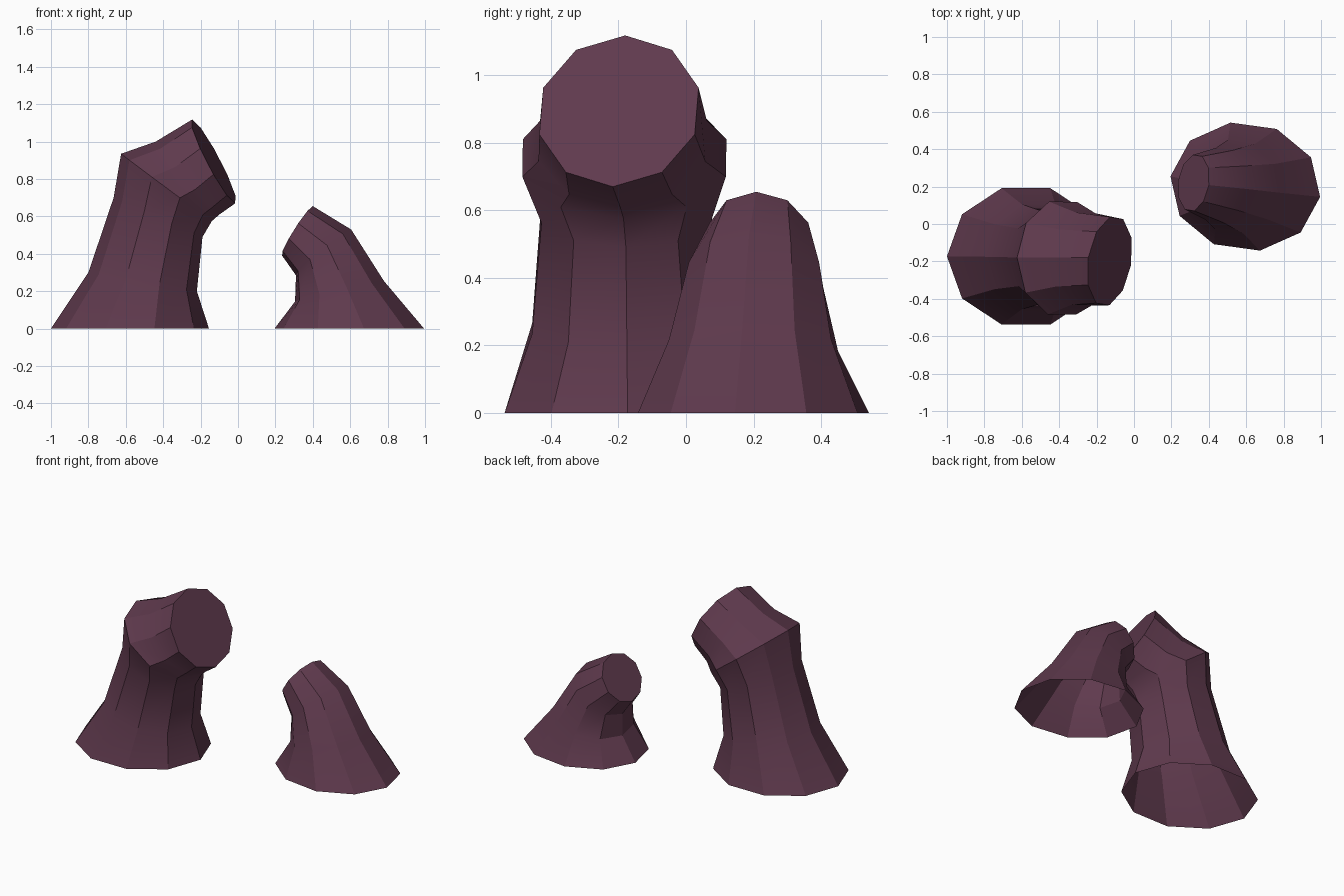
import bpy, bmesh, math
from mathutils import Vector

if "Cube" in bpy.data.objects:
    bpy.data.objects.remove(bpy.data.objects["Cube"])

SIDES = 10
mat = bpy.data.materials.new("plum")
mat.diffuse_color = (0.115, 0.042, 0.075, 1)
mat.use_nodes = True
mat.node_tree.nodes["Principled BSDF"].inputs["Base Color"].default_value = mat.diffuse_color


def bent_vent(name, rings):
    """Loft decagon rings. Each ring: outer (back of bend) point, inner point, side radius."""
    bm = bmesh.new()
    loops = []
    for outer, inner, radius in rings:
        a, b = Vector(outer), Vector(inner)
        centre, half = (a + b) / 2, (a - b) / 2
        flat = Vector((half.x, half.y, 0)).normalized()
        side = Vector((-flat.y, flat.x, 0))
        # the side axis stays square to a twisted ring
        side = (side - half * side.dot(half) / half.length_squared).normalized() * radius
        loops.append([bm.verts.new(centre + half * math.cos(t) + side * math.sin(t))
                      for t in (2 * math.pi * i / SIDES for i in range(SIDES))])
    for lo, hi in zip(loops, loops[1:]):
        for i in range(SIDES):
            j = (i + 1) % SIDES
            bm.faces.new((lo[i], lo[j], hi[j], hi[i]))
    # closed mouth, open underside
    bm.faces.new(loops[-1])
    bmesh.ops.recalc_face_normals(bm, faces=bm.faces)
    mesh = bpy.data.meshes.new(name)
    bm.to_mesh(mesh)
    bm.free()
    mesh.materials.append(mat)
    obj = bpy.data.objects.new(name, mesh)
    bpy.context.collection.objects.link(obj)
    bpy.ops.object.select_all(action='DESELECT')
    obj.select_set(True)
    bpy.context.view_layer.objects.active = obj
    bpy.ops.object.shade_smooth_by_angle(angle=math.radians(30))
    return obj


# tall vent, bending towards +x
bent_vent("tall_vent", [
    ((-1.0, -0.173, 0), (-0.155, -0.173, 0), 0.383),
    ((-0.80, -0.175, 0.30), (-0.22, -0.175, 0.20), 0.295),
    ((-0.665, -0.178, 0.70), (-0.19, -0.178, 0.49), 0.263),
    ((-0.625, -0.18, 0.935), (-0.14, -0.185, 0.575), 0.317),
    ((-0.44, -0.18, 1.0), (-0.10, -0.195, 0.61), 0.26),
    ((-0.245, -0.18, 1.118), (-0.015, -0.217, 0.67), 0.245),
])

# short vent, bending towards -x and slightly +y
bent_vent("short_vent", [
    ((0.995, 0.145, 0), (0.195, 0.255, 0), 0.345),
    ((0.78, 0.167, 0.255), (0.305, 0.233, 0.145), 0.255),
    ((0.605, 0.187, 0.53), (0.31, 0.228, 0.285), 0.205),
    ((0.40, 0.208, 0.655), (0.236, 0.232, 0.39), 0.155),
])
